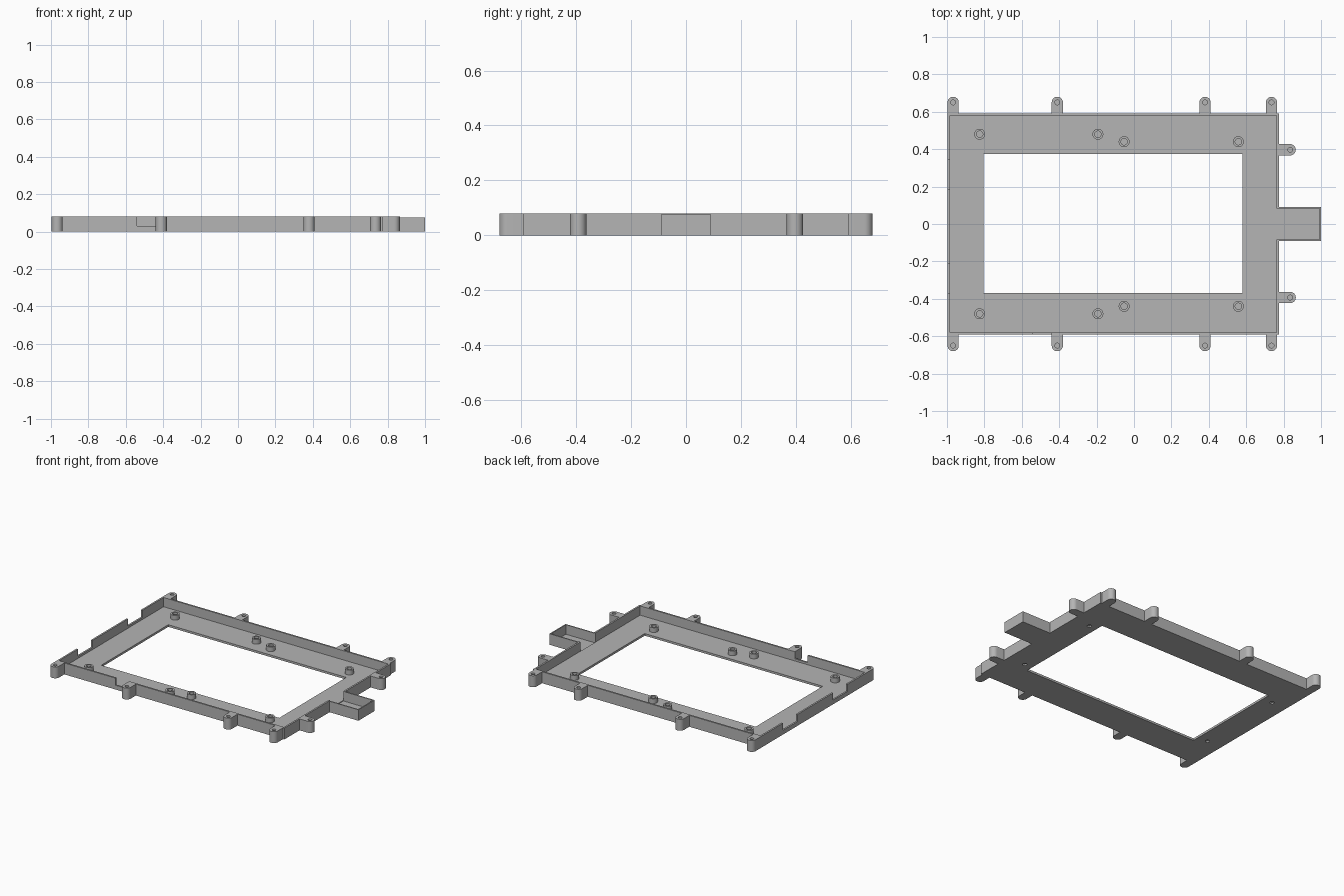
import bpy, bmesh, math

cube = bpy.data.objects.get("Cube")
if cube:
    bpy.data.objects.remove(cube, do_unlink=True)

grey = bpy.data.materials.new("mid_grey")
grey.use_nodes = True
GREY = (0.46, 0.46, 0.46, 1)
grey.diffuse_color = GREY
grey.node_tree.nodes["Principled BSDF"].inputs["Base Color"].default_value = GREY


def prism(name, outline, z0, z1):
    """Extrude a flat outline from z0 to z1."""
    bm = bmesh.new()
    base = bm.faces.new([bm.verts.new((x, y, z0)) for x, y in outline])
    top = bmesh.ops.extrude_face_region(bm, geom=[base])["geom"]
    verts = [v for v in top if isinstance(v, bmesh.types.BMVert)]
    bmesh.ops.translate(bm, verts=verts, vec=(0, 0, z1 - z0))
    bmesh.ops.recalc_face_normals(bm, faces=bm.faces)
    mesh = bpy.data.meshes.new(name)
    bm.to_mesh(mesh)
    bm.free()
    mesh.materials.append(grey)
    ob = bpy.data.objects.new(name, mesh)
    bpy.context.collection.objects.link(ob)
    return ob


def block(name, x0, x1, y0, y1, z0, z1):
    return prism(name, [(x0, y0), (x1, y0), (x1, y1), (x0, y1)], z0, z1)


def arc(cx, cy, r, start, sweep, n):
    return [(cx + r * math.cos(start + sweep * i / n),
             cy + r * math.sin(start + sweep * i / n)) for i in range(n + 1)]


def cylinder(name, x, y, r, z0, z1):
    return prism(name, arc(x, y, r, 0, math.tau, 32)[:-1], z0, z1)


def cut(ob, cutters):
    """Subtract the cutters, bake the result and remove them."""
    for c in cutters:
        c.hide_render = True
        mod = ob.modifiers.new("cut", "BOOLEAN")
        mod.operation, mod.solver, mod.object = "DIFFERENCE", "EXACT", c
    deps = bpy.context.evaluated_depsgraph_get()
    mesh = bpy.data.meshes.new_from_object(ob.evaluated_get(deps))
    ob.modifiers.clear()
    ob.data = mesh
    for c in cutters:
        bpy.data.objects.remove(c, do_unlink=True)


def smooth(ob):
    bpy.ops.object.select_all(action="DESELECT")
    ob.select_set(True)
    bpy.context.view_layer.objects.active = ob
    bpy.ops.object.shade_smooth_by_angle(angle=math.radians(30))


LEFT, RIGHT, HALF_Y = -0.997, 0.775, 0.592
WALL, FLOOR, HEIGHT = 0.012, 0.015, 0.08
NOTCH = 0.03

# Perimeter wall, open to the side tray and notched on two sides
wall = block("perimeter_wall", LEFT, RIGHT, -HALF_Y, HALF_Y, 0, HEIGHT)
cut(wall, [
    block("inside", LEFT + WALL, RIGHT - WALL, -HALF_Y + WALL, HALF_Y - WALL, -1, 1),
    block("tray_gap", 0.7, 0.8, -0.082, 0.082, 0.01, 1),
    block("notch_a", -1.1, -0.95, 0.185, 0.345, NOTCH, 1),
    block("notch_b", -1.1, -0.95, -0.37, -0.21, NOTCH, 1),
    block("notch_c", -0.54, -0.44, -0.65, -0.55, NOTCH, 1),
])

# Base plate with the large window and blind holes underneath
plate = block("base_plate", LEFT + WALL, RIGHT - WALL,
              -HALF_Y + WALL, HALF_Y - WALL, 0, FLOOR)
pits = [cylinder("pit", x, y, 0.014, -0.1, 0.01)
        for x in (-0.88, 0.64) for y in (-0.32, 0.32)]
cut(plate, pits + [block("window", -0.805, 0.58, -0.37, 0.375, -1, 1)])

# Open side tray
tray = block("side_tray", RIGHT, 1.0, -0.09, 0.09, 0, 0.077)
cut(tray, [block("tray_inside", 0.7, 0.992, -0.082, 0.082, 0.01, 1)])


def tab(name, x, y, direction):
    """Rounded mounting ear pointing along direction, with a blind screw hole."""
    r = 0.03
    dx, dy = math.cos(direction), math.sin(direction)
    if abs(dy) > 0.5:
        root = math.copysign(HALF_Y, dy)
        ends = [(x - r * dy, root), (x + r * dy, root)]
    else:
        ends = [(RIGHT, y + r), (RIGHT, y - r)]
    ob = prism(name, arc(x, y, r, direction - math.pi / 2, math.pi, 16) + ends, 0, HEIGHT)
    cut(ob, [cylinder("screw_hole", x, y, 0.013, 0.02, 1)])
    smooth(ob)


for i, x in enumerate((-0.967, -0.41, 0.38, 0.735)):
    tab(f"back_tab_{i + 1}", x, 0.65, math.pi / 2)
    tab(f"front_tab_{i + 1}", x, -0.65, -math.pi / 2)
for name, y in (("back", 0.397), ("front", -0.393)):
    tab(f"side_tab_{name}", 0.835, y, 0)

# Hollow standoffs on the base plate
for i, (x, y) in enumerate(((-0.825, 0.48), (-0.193, 0.48), (-0.053, 0.44), (0.558, 0.44))):
    for side, sign in (("back", 1), ("front", -1)):
        post = cylinder(f"{side}_standoff_{i + 1}", x, sign * y, 0.029, FLOOR, 0.048)
        cut(post, [cylinder("bore", x, sign * y, 0.017, FLOOR + 0.001, 1)])
        smooth(post)
